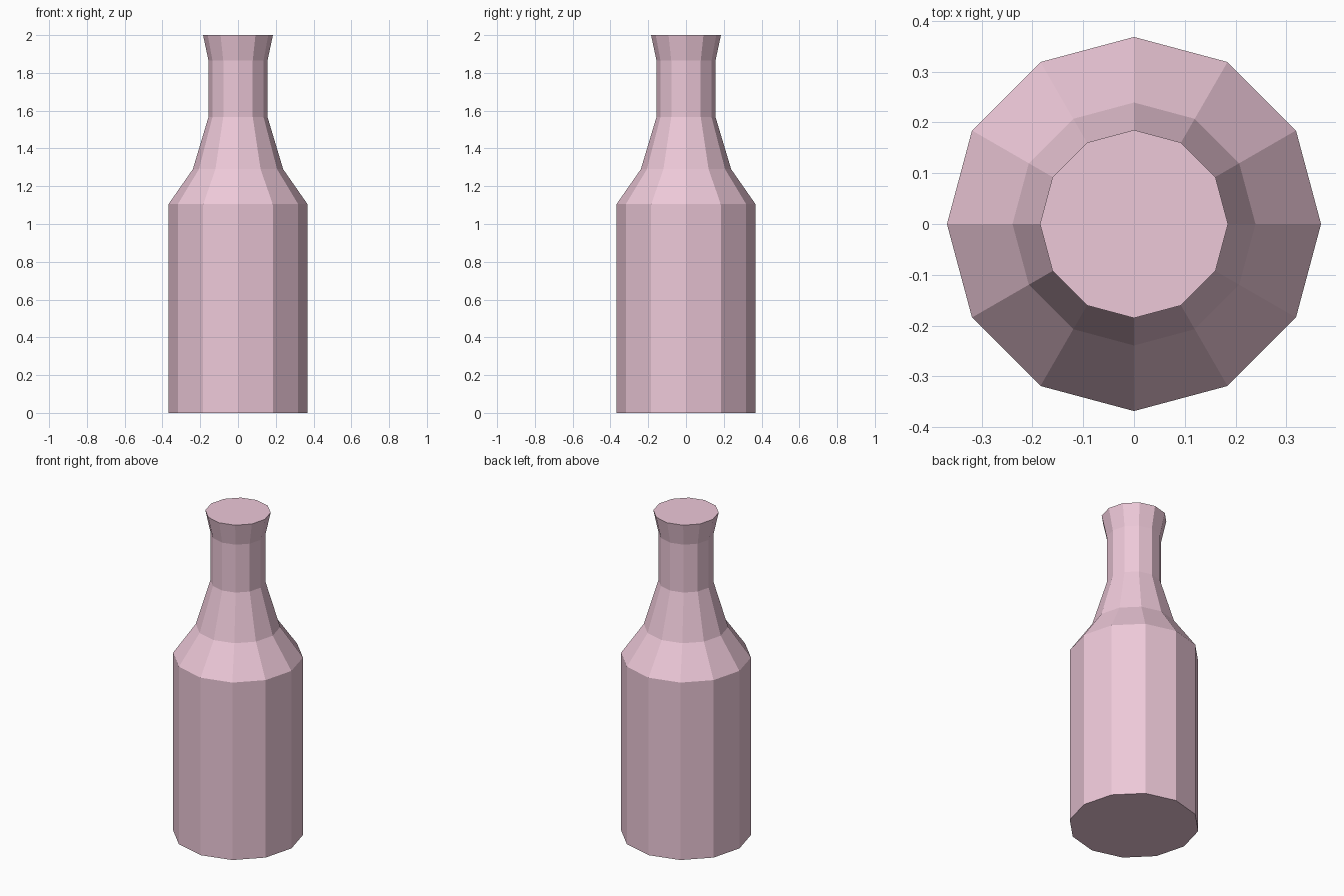
import bpy, bmesh
from math import cos, sin, pi

if "Cube" in bpy.data.objects:
    bpy.data.objects.remove(bpy.data.objects["Cube"])

SIDES = 12
# bottle profile: (radius, height)
PROFILE = [(0.368, 0.0), (0.368, 1.105), (0.239, 1.29),
           (0.156, 1.567), (0.156, 1.865), (0.185, 2.0)]

bm = bmesh.new()
rings = [[bm.verts.new((r * cos(2 * pi * i / SIDES), r * sin(2 * pi * i / SIDES), z))
          for i in range(SIDES)] for r, z in PROFILE]

# body, shoulder, neck and flared lip
for low, high in zip(rings, rings[1:]):
    for i in range(SIDES):
        j = (i + 1) % SIDES
        bm.faces.new((low[i], low[j], high[j], high[i]))

# flat base and top
bm.faces.new(rings[0][::-1])
bm.faces.new(rings[-1])

mesh = bpy.data.meshes.new("bottle")
bm.to_mesh(mesh)
bm.free()
bottle = bpy.data.objects.new("bottle", mesh)
bpy.context.collection.objects.link(bottle)

# pink material
pink = bpy.data.materials.new("pink")
pink.diffuse_color = (0.85, 0.58, 0.69, 1)
pink.use_nodes = True
pink.node_tree.nodes["Principled BSDF"].inputs["Base Color"].default_value = pink.diffuse_color
mesh.materials.append(pink)
